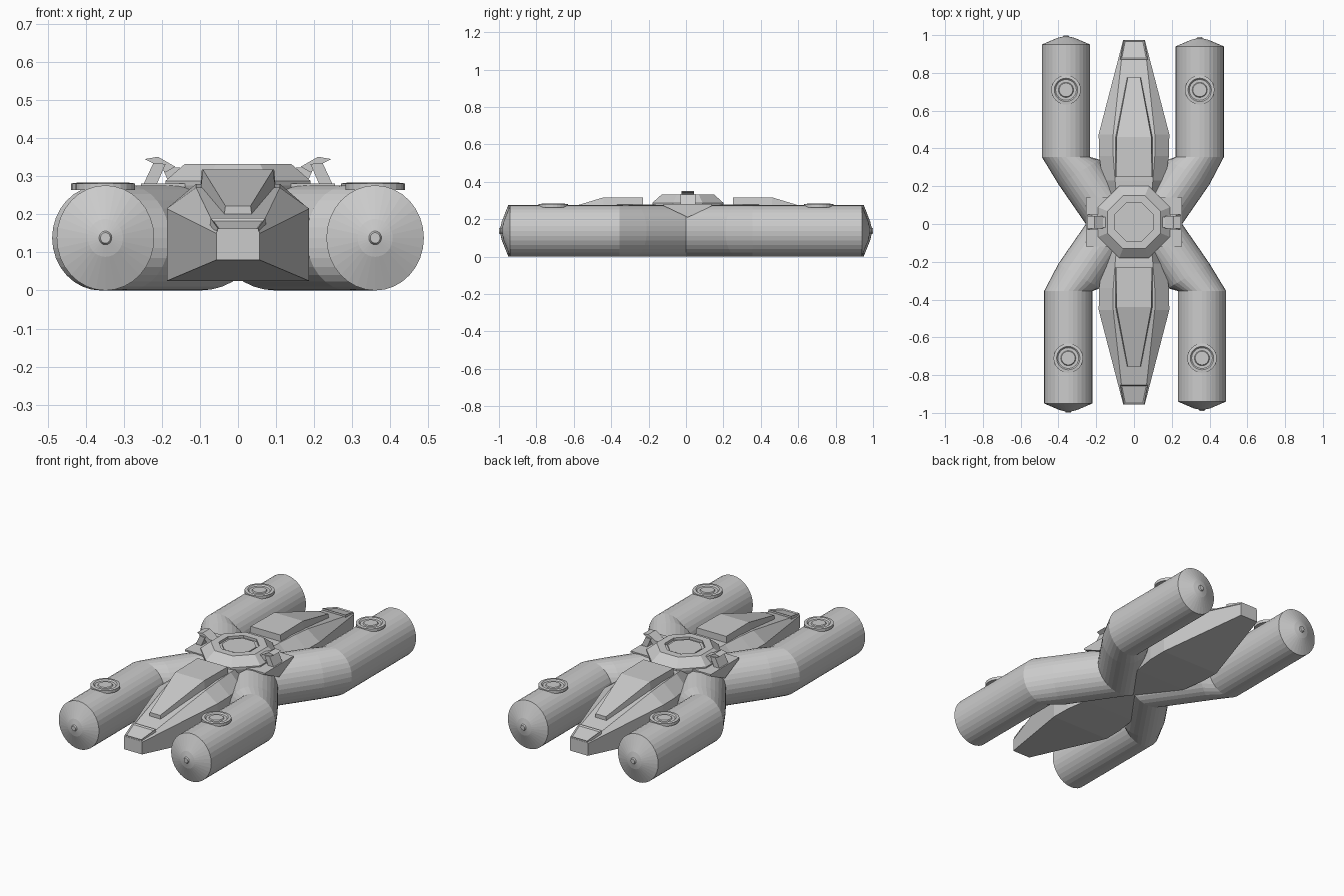
import bpy, bmesh, math

if "Cube" in bpy.data.objects:
    bpy.data.objects.remove(bpy.data.objects["Cube"])

CY = 0.01  # hull and turret sit slightly aft of centre


def finish(name, bm):
    bmesh.ops.recalc_face_normals(bm, faces=bm.faces)
    me = bpy.data.meshes.new(name)
    bm.to_mesh(me)
    bm.free()
    ob = bpy.data.objects.new(name, me)
    bpy.context.collection.objects.link(ob)
    return ob


def loft(name, rings):
    """Skin a row of equal-length point loops and cap both ends."""
    bm = bmesh.new()
    vs = [[bm.verts.new(p) for p in r] for r in rings]
    n = len(vs[0])
    for a, b in zip(vs, vs[1:]):
        for i in range(n):
            j = (i + 1) % n
            bm.faces.new((a[i], a[j], b[j], b[i]))
    bm.faces.new(vs[0])
    bm.faces.new(vs[-1])
    return finish(name, bm)


def lathe(name, profile, sides, x, y, turn=0.0):
    rings = []
    for r, z in profile:
        rings.append([(x + r * math.cos(turn + 2 * math.pi * i / sides),
                       y + r * math.sin(turn + 2 * math.pi * i / sides), z)
                      for i in range(sides)])
    return loft(name, rings)


def ring(cx, cy, ux, uy, rz, n=32):
    """Ellipse with horizontal half-axis (ux, uy) and vertical half-axis rz."""
    pts = []
    for i in range(n):
        a = 2 * math.pi * i / n
        c, s = math.cos(a), math.sin(a)
        pts.append((cx + ux * c, cy + uy * c, 0.138 + rz * s))
    return pts


# Four bent engine tubes with conical caps and a round hatch on each
RX, RZ = 0.128, 0.138
for sx in (-1, 1):
    for sy in (-1, 1):
        side = ("left" if sx < 0 else "right") + ("_front" if sy < 0 else "_back")
        cx = 0.36 if sx * sy < 0 else 0.348
        tip = 0.0 if sx < 0 else -0.01
        path = [(0.10, 0.0, 0.155, 0, RZ), (0.29, 0.275, 0.11, -0.065, RZ),
                (cx, 0.355, RX, 0, RZ)]
        for y, k in ((0.95, 1), (0.985, 0.36), (0.992, 0.13), (0.999, 0.10)):
            path.append((cx, y + tip, RX * k, 0, RZ * k))
        loft("engine_tube_" + side,
             [ring(sx * x, sy * y, sx * ux, sy * uy, rz) for x, y, ux, uy, rz in path])
        lathe("tube_hatch_" + side,
              [(0.078, 0.264), (0.078, 0.281), (0.062, 0.283), (0.055, 0.276),
               (0.04, 0.276), (0.036, 0.281), (0.005, 0.281)],
              24, sx * cx, sy * 0.71)


# Hull halves: (y, half width, bottom z, shoulder z, top half width, top z)
def hull_section(s, y, w, zb, zs, wt, zt):
    y = CY + s * y
    return [(-w, y, zb), (w, y, zb), (w, y, zs), (wt, y, zt), (-wt, y, zt), (-w, y, zs)]


def box_section(s, y, wb, zb, wt, zt):
    y = CY + s * y
    return [(-wb, y, zb), (wb, y, zb), (wt, y, zt), (-wt, y, zt)]


for s, end in ((-1, "front"), (1, "back")):
    loft("hull_" + end, [hull_section(s, *p) for p in (
        (0.0, 0.10, 0.03, 0.20, 0.08, 0.27),
        (0.22, 0.165, 0.025, 0.215, 0.10, 0.28),
        (0.35, 0.185, 0.025, 0.215, 0.11, 0.28),
        (0.465, 0.187, 0.025, 0.215, 0.11, 0.27),
        (0.965, 0.057, 0.08, 0.15, 0.055, 0.155))])
    # Raised deck that slopes down toward the tip
    loft("deck_ridge_" + end, [box_section(s, *p) for p in (
        (0.24, 0.10, 0.26, 0.095, 0.317),
        (0.45, 0.10, 0.25, 0.092, 0.317),
        (0.765, 0.038, 0.185, 0.033, 0.222))])
    # Framed panel at the tip: base frame plus a recessed plate
    panel = loft("tip_panel_" + end, [box_section(s, *p) for p in (
        (0.862, 0.075, 0.15, 0.072, 0.19),
        (0.964, 0.057, 0.13, 0.053, 0.163))])
    bm = bmesh.new()
    bm.from_mesh(panel.data)
    top = max(bm.faces, key=lambda f: f.normal.z)
    bmesh.ops.inset_individual(bm, faces=[top], thickness=0.01, depth=0)
    bmesh.ops.translate(bm, verts=top.verts, vec=(0, 0, -0.006))
    bm.to_mesh(panel.data)
    bm.free()

# Eight-sided central turret with a grooved lid
k = 1 / math.cos(math.pi / 8)
lathe("turret", [(r * k, z) for r, z in (
    (0.17, 0.20), (0.19, 0.275), (0.19, 0.288), (0.14, 0.332), (0.10, 0.332),
    (0.10, 0.318), (0.085, 0.318), (0.085, 0.324), (0.01, 0.324))],
    8, 0, CY, math.pi / 8)

# Side plates that fill the notch between the tubes, with angled brackets on top
for sx, side in ((-1, "left"), (1, "right")):
    loft("side_plate_" + side, [
        [(sx * x, CY - 0.13, 0.272), (sx * x, CY, 0.21), (sx * x, CY + 0.13, 0.272),
         (sx * x, CY + 0.13, 0.281), (sx * x, CY - 0.13, 0.281)] for x in (0.12, 0.255)])
    for name, half, pts in (
            ("bracket_leg_", 0.04, ((0.25, 0.275), (0.222, 0.335), (0.19, 0.332), (0.215, 0.275))),
            ("bracket_head_", 0.033, ((0.245, 0.345), (0.21, 0.351), (0.165, 0.325),
                                      (0.19, 0.31), (0.225, 0.335))),
            ("bracket_link_", 0.028, ((0.20, 0.325), (0.15, 0.322), (0.15, 0.28), (0.18, 0.28)))):
        loft(name + side, [[(sx * x, CY + d, z) for x, z in pts] for d in (-half, half)])
